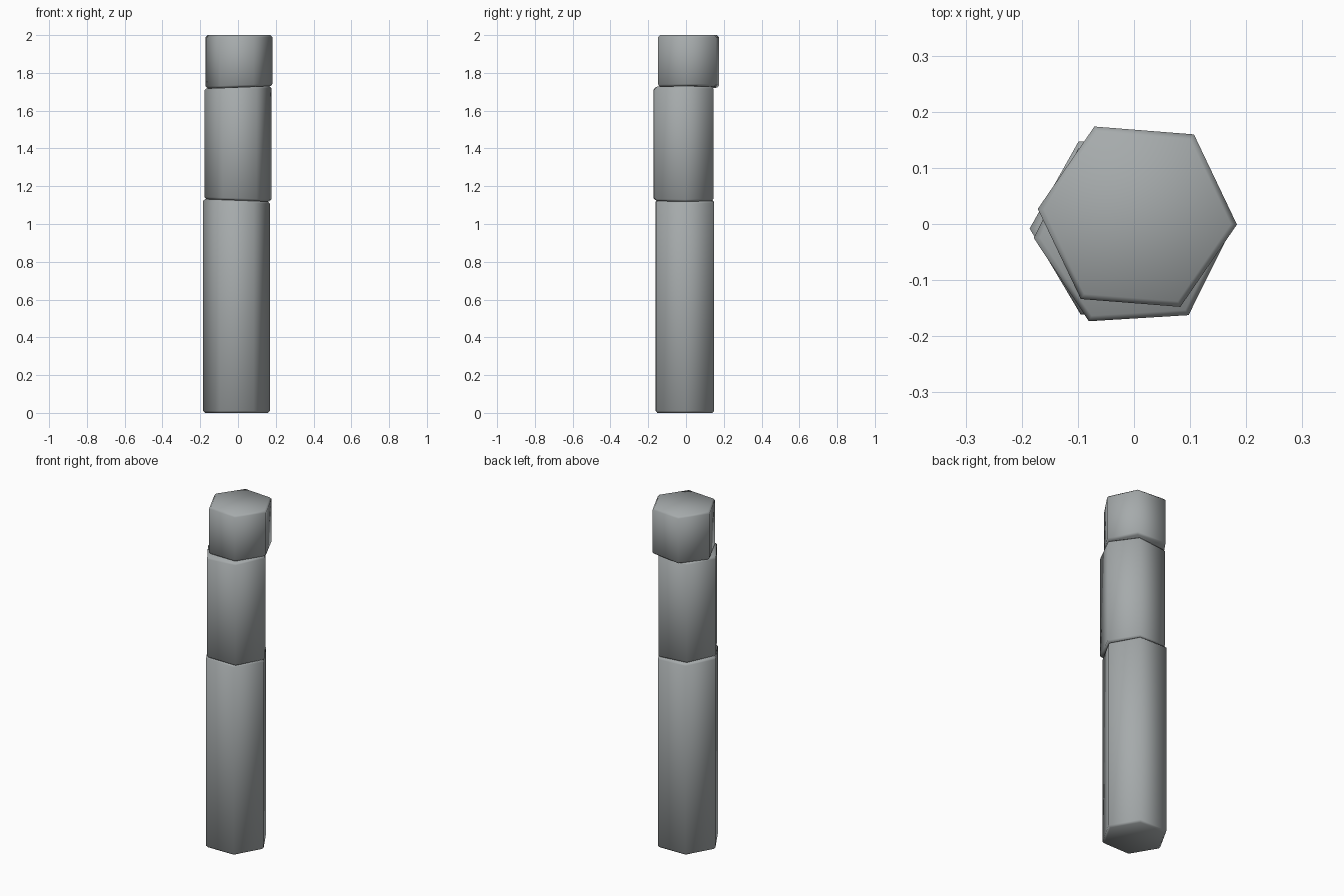
import bpy, bmesh, math

if "Cube" in bpy.data.objects:
    bpy.data.objects.remove(bpy.data.objects["Cube"])

stone = bpy.data.materials.new("grey stone")
stone.diffuse_color = (0.38, 0.405, 0.41, 1)
stone.use_nodes = True
stone.node_tree.nodes["Principled BSDF"].inputs["Base Color"].default_value = stone.diffuse_color

R = 0.178      # hexagon radius
B = 0.011      # rim bevel


def column_block(name, cx, cy, turn, bottom, top):
    """Six-sided block; bottom and top are (height at x=-0.18, height at x=0.18)."""
    bm = bmesh.new()

    def ring(radius, ends, dz):
        out = []
        for i in range(6):
            a = math.radians(turn + 60 * i)
            x = cx + radius * math.cos(a)
            y = cy + radius * math.sin(a)
            t = (x + 0.18) / 0.36
            out.append(bm.verts.new((x, y, ends[0] + (ends[1] - ends[0]) * t + dz)))
        return out

    rings = [ring(R - B, bottom, 0), ring(R, bottom, B),
             ring(R, top, -B), ring(R - B, top, 0)]
    for lo, hi in zip(rings, rings[1:]):
        for i in range(6):
            j = (i + 1) % 6
            bm.faces.new((lo[i], lo[j], hi[j], hi[i]))
    bm.faces.new(rings[0][::-1])
    bm.faces.new(rings[-1])
    for f in bm.faces:
        f.smooth = True
    me = bpy.data.meshes.new(name)
    bm.to_mesh(me)
    bm.free()
    me.materials.append(stone)
    ob = bpy.data.objects.new(name, me)
    bpy.context.collection.objects.link(ob)


# Joints between the stacked blocks are slightly tilted
lower_joint = (1.132, 1.118)
upper_joint = (1.717, 1.731)
column_block("lower_block", -0.008, -0.006, 0.7, (0, 0), lower_joint)
column_block("middle_block", -0.001, -0.014, 3.5, lower_joint, upper_joint)
column_block("top_block", 0.006, 0.013, -4.5, upper_joint, (2, 2))
